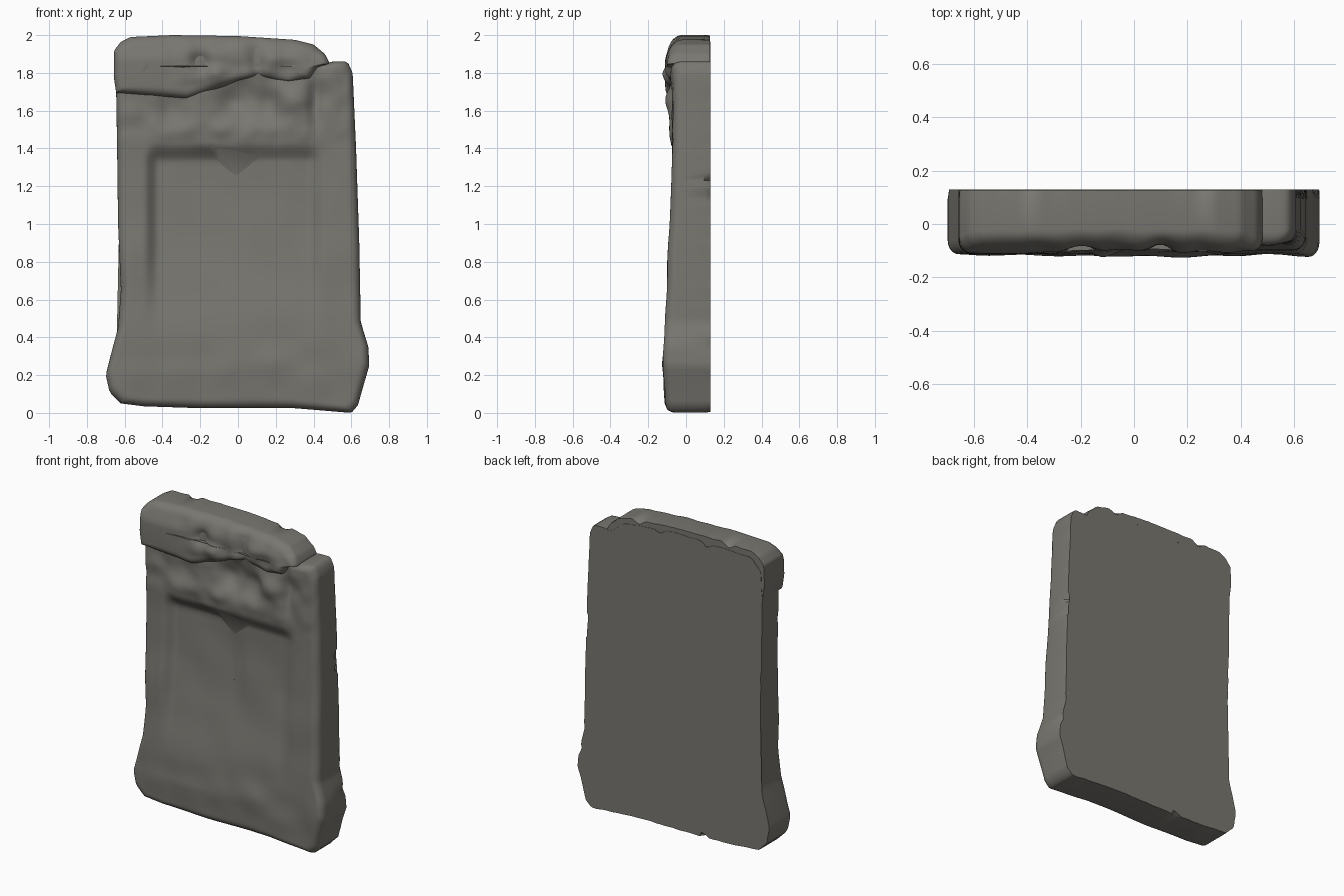
import bpy, bmesh, math
from mathutils import Vector, noise

if "Cube" in bpy.data.objects:
    bpy.data.objects.remove(bpy.data.objects["Cube"])

BACK = 0.13
stone = bpy.data.materials.new("weathered stone")
stone.diffuse_color = (0.19, 0.183, 0.163, 1)
stone.use_nodes = True
stone.node_tree.nodes["Principled BSDF"].inputs["Base Color"].default_value = stone.diffuse_color


def step(a, b, t):
    t = min(1, max(0, (t - a) / (b - a)))
    return t * t * (3 - 2 * t)


def bump(x, z, cx, cz, rx, rz):
    return math.exp(-((x - cx) / rx) ** 2 - ((z - cz) / rz) ** 2)


def rough(x, z, scale, seed=0):
    return noise.noise(Vector((x * scale, seed, z * scale)))


def resample(points, n):
    """Evenly spaced points round a closed outline."""
    pts = [Vector(p) for p in points]
    pts.append(pts[0])
    lens = [(b - a).length for a, b in zip(pts, pts[1:])]
    gap, out = sum(lens) / n, []
    i, start = 0, 0.0
    for k in range(n):
        d = k * gap
        while i < len(lens) - 1 and d > start + lens[i]:
            start += lens[i]
            i += 1
        out.append(pts[i].lerp(pts[i + 1], (d - start) / lens[i]))
    return out


def carved_block(name, outline, face, count, rings, radius, back, notches=()):
    """Flat-backed block: outline walls, rounded rim, carved front face(x, z)."""
    edge = resample(outline, count)
    xs, zs = [p.x for p in edge], [p.y for p in edge]
    mid = Vector(((min(xs) + max(xs)) / 2, (min(zs) + max(zs)) / 2))
    half = Vector(((max(xs) - min(xs)) / 2, (max(zs) - min(zs)) / 2))
    core = Vector((half.x - min(half), half.y - min(half))) * 0.95
    bm = bmesh.new()
    loops = []

    def inset(p, d):
        """Move p towards the block's core line by the distance d."""
        q = p - mid
        spine = mid + Vector((max(-core.x, min(core.x, q.x)),
                              max(-core.y, min(core.y, q.y))))
        return p.lerp(spine, min(1, d / max((spine - p).length, 1e-5)))

    back_loop = []
    for p in edge:
        d = 0.012 * abs(rough(p.x, p.y, 9, 4))
        for nx, nz, depth, width in notches:
            d += depth * max(0, 1 - (p - Vector((nx, nz))).length / width)
        q = inset(p, d)
        back_loop.append(bm.verts.new((q.x, back, q.y)))
    loops.append(back_loop)
    loops.append([bm.verts.new((p.x, back - 0.035, p.y)) for p in edge])

    # rounded rim, then the front field
    arcs = [radius * (1 - math.cos(math.pi / 2 * i / 6)) for i in range(7)]
    field = [radius + (min(half) * 0.97 - radius) * i / rings for i in range(1, rings + 1)]
    for d in arcs + field:
        ring = []
        for p in edge:
            q = inset(p, d)
            k = max(0, 1 - d / radius)
            drop = radius * (1 - math.sqrt(max(0, 1 - k * k)))
            ring.append(bm.verts.new((q.x, face(q.x, q.y) + drop, q.y)))
        loops.append(ring)
    for a, b in zip(loops, loops[1:]):
        for i in range(count):
            j = (i + 1) % count
            bm.faces.new((a[i], a[j], b[j], b[i]))
    bm.faces.new(loops[0])
    bm.faces.new(loops[-1])
    bmesh.ops.triangulate(bm, faces=[f for f in bm.faces if len(f.verts) > 4])
    bmesh.ops.recalc_face_normals(bm, faces=bm.faces)
    me = bpy.data.meshes.new(name)
    bm.to_mesh(me)
    bm.free()
    me.materials.append(stone)
    ob = bpy.data.objects.new(name, me)
    bpy.context.collection.objects.link(ob)
    bpy.ops.object.select_all(action='DESELECT')
    ob.select_set(True)
    bpy.context.view_layer.objects.active = ob
    bpy.ops.object.shade_smooth_by_angle(angle=math.radians(50))
    return ob


def slab_face(x, z):
    # frame, thicker towards the base
    y = -0.073 - 0.035 * step(1.35, 0.45, z)
    y -= 0.016 * bump(x, z, 0, 0.24, 2, 0.13) * (0.7 + rough(x, z, 5))
    # sunken panel between the side posts, fading out at the foot
    side = step(-0.5, -0.42, x) * step(0.47, 0.36, x)
    y += 0.04 * side * step(0.35, 0.9, z) * step(1.43, 1.33, z)
    y += 0.015 * side * step(0.08, -0.06, x - (1.3 - z) * 0.12) * step(0.5, 1.2, z) * step(1.42, 1.3, z)
    # lintel and the hollows under the crown
    y -= 0.012 * side * bump(x, z, 0, 1.5, 2, 0.07)
    y += 0.06 * bump(x, z, 0.0, 1.66, 0.11, 0.1)
    y += 0.035 * bump(x, z, 0.16, 1.63, 0.06, 0.09)
    y += 0.03 * bump(x, z, -0.35, 1.6, 0.07, 0.08)
    y -= 0.035 * bump(x, z, 0.3, 1.65, 0.07, 0.08)
    y += 0.03 * bump(x, z, 0.41, 1.66, 0.035, 0.15)
    return y + 0.008 * rough(x, z, 4) + 0.01 * rough(x, z, 11) * step(1.35, 1.5, z)


def crown_face(x, z):
    y = -0.1 - 0.012 * bump(x, z, -0.5, 1.8, 0.25, 0.2)
    y += 0.035 * step(1.86, 2.0, z)
    y += 0.03 * bump(x, z, -0.2, 1.86, 0.05, 0.05) + 0.025 * bump(x, z, 0.1, 1.84, 0.04, 0.08)
    y -= 0.025 * bump(x, z, -0.12, 1.8, 0.06, 0.04)
    return y + 0.022 * rough(x, z, 8, 2) * step(-0.5, -0.2, x)


# main slab with swollen foot and right-hand post
slab_outline = [
    (-.62, .05), (-.68, .11), (-.70, .2), (-.67, .32), (-.635, .45), (-.62, .65),
    (-.635, 1), (-.64, 1.4), (-.645, 1.7), (-.635, 1.88), (-.57, 1.95), (0, 1.97),
    (.35, 1.93), (.46, 1.85), (.5, 1.86), (.58, 1.86), (.607, 1.8), (.625, 1.4),
    (.642, .9), (.65, .48), (.69, .35), (.695, .25), (.66, .13), (.635, .04),
    (.6, 0), (.3, .025), (-.2, .025), (-.5, .035)]
carved_block("stone_slab", slab_outline, slab_face, 260, 40, 0.05, BACK,
             [(.63, 1.23, .05, .03), (.63, 1.15, .04, .04), (.69, .36, .03, .04),
              (-.22, .02, .04, .03), (-.25, 1.96, .03, .04), (.1, 1.96, .03, .05)])

# overhanging crown along the top
crown_outline = [
    (-.645, 1.695), (-.658, 1.78), (-.655, 1.92), (-.62, 1.965), (-.57, 1.99),
    (-.35, 2), (0, 1.995), (.3, 1.975), (.4, 1.95), (.46, 1.9), (.485, 1.85),
    (.42, 1.83), (.38, 1.77), (.27, 1.75), (.2, 1.76), (.1, 1.785), (0, 1.76),
    (-.07, 1.73), (-.16, 1.7), (-.27, 1.665), (-.45, 1.68)]
carved_block("stone_crown", crown_outline, crown_face, 200, 16, 0.045, BACK - 0.002,
             [(-.4, 2, .03, .05), (.25, 1.98, .03, .05)])
